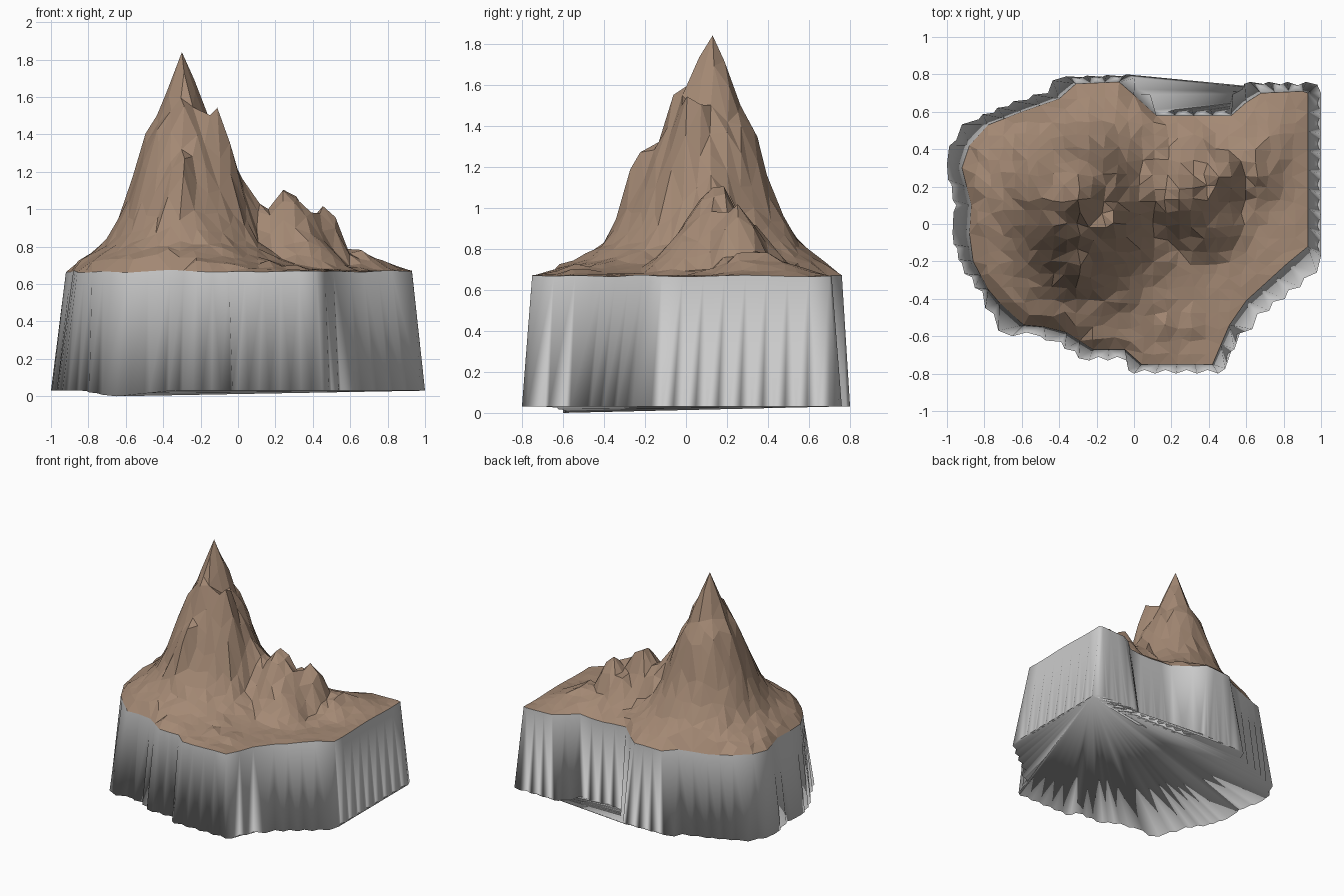
import bpy, math, random
from mathutils import Vector, geometry, noise

if "Cube" in bpy.data.objects:
    bpy.data.objects.remove(bpy.data.objects["Cube"])

random.seed(4)
CELL = 0.068

# island outline, clockwise: rim x, rim y, base x, base y
OUTLINE = [
    (.93, .70, 1.0, .70), (.93, -.12, 1.0, -.17), (.82, -.21, .91, -.29),
    (.60, -.41, .66, -.48), (.51, -.54, .55, -.59), (.42, -.75, .45, -.80),
    (.04, -.75, 0, -.80), (-.05, -.67, -.04, -.73), (-.22, -.67, -.24, -.73),
    (-.36, -.58, -.39, -.63), (-.48, -.55, -.50, -.60), (-.59, -.54, -.65, -.60),
    (-.72, -.42, -.75, -.48), (-.78, -.35, -.81, -.36), (-.86, -.20, -.92, -.21),
    (-.88, -.05, -.97, -.05), (-.87, .10, -.95, .10), (-.92, .30, -1.0, .32),
    (-.88, .42, -.95, .45), (-.78, .53, -.83, .56), (-.60, .60, -.67, .63),
    (-.40, .67, -.46, .70), (-.31, .75, -.36, .79), (-.08, .76, -.04, .80),
    (0, .69, .02, .72), (.12, .58, .11, .61), (.52, .58, .51, .61),
    (.60, .65, .58, .72), (.68, .70, .62, .76), (.90, .71, .92, .76)]
OUTLINE.reverse()

# main mountain: scaled distance from the summit -> height
PROFILE = [(0, 1.84), (.17, 1.67), (.3, 1.51), (.5, 1.34), (.75, 1.0),
           (1, .82), (1.3, .73), (1.7, .685), (2.2, .67), (9, .67)]
# smaller flat-topped crags: x, y, height, radius
CRAGS = [(-.12, .02, 1.54, .27), (-.28, -.02, 1.57, .24), (-.31, -.22, 1.28, .20),
         (-.44, .06, 1.45, .22), (-.08, .12, 1.30, .32), (.10, .16, 1.05, .30),
         (.27, .14, 1.10, .32), (.45, .25, 1.03, .20), (.36, .02, .90, .26),
         (.34, .30, .92, .26), (.58, .33, .80, .30), (.70, .45, .74, .25),
         (.14, -.42, .74, .14), (.16, -.56, .73, .12), (.28, -.52, .72, .12)]


def rim_z(x, y):
    return .668 + .008 * math.sin(13 * x) * math.cos(11 * y)


def height(x, y):
    dx, dy = x + .30, y - .13
    rx = .41 if dx < 0 else .45
    ry = .54 if dy < 0 else .43
    t = math.hypot(dx / rx, dy / ry)
    for (t0, z0), (t1, z1) in zip(PROFILE, PROFILE[1:]):
        if t <= t1:
            z = z0 + (z1 - z0) * (t - t0) / (t1 - t0)
            break
    for cx, cy, h, r in CRAGS:
        d = max(0, math.hypot(x - cx, y - cy) / r - .15) / .85
        if d < 1:
            z = max(z, .67 + (h - .67) * (1 - d) ** 1.15)
    if t > .1:
        rough = min(.05, .006 + .12 * max(0, z - .70))
        # broken ground on the right-hand ridge
        ridge = max(0, 1 - math.hypot((x - .48) / .4, (y - .25) / .32))
        z += (rough + .05 * ridge) * noise.noise(Vector((x * 11, y * 11, 3)))
        z += random.uniform(-.35, .35) * rough
    return z


def make_object(name, verts, faces, color=None):
    me = bpy.data.meshes.new(name)
    me.from_pydata(verts, [], faces)
    me.update()
    ob = bpy.data.objects.new(name, me)
    bpy.context.collection.objects.link(ob)
    if color:
        mat = bpy.data.materials.new(name)
        mat.diffuse_color = color
        mat.use_nodes = True
        mat.node_tree.nodes["Principled BSDF"].inputs["Base Color"].default_value = mat.diffuse_color
        me.materials.append(mat)
    return ob


# subdivide the outline; base steps get a stair corner or a shallow tooth
rim, base, corner = [], [], []
for a, b in zip(OUTLINE, OUTLINE[1:] + OUTLINE[:1]):
    p0, p1 = Vector(a[2:]), Vector(b[2:])
    n = max(1, round((p1 - p0).length / .11))
    for i in range(n):
        f = i / n
        rim.append(Vector(a[:2]).lerp(Vector(b[:2]), f))
        base.append(p0.lerp(p1, f))
N = len(rim)
for i in range(N):
    p, q = base[i], base[(i + 1) % N]
    d = q - p
    out = Vector((d.y, -d.x)).normalized()
    mid = (p + q) / 2
    stair = max((Vector((p.x, q.y)), Vector((q.x, p.y))),
                key=lambda c: (c - mid).dot(out))
    straight = (stair - mid).dot(out) < .012
    corner.append(mid - out * .02 if straight else mid.lerp(stair, .5))


def base_z(p):
    return .03 * min(1, (p - Vector((-.65, -.60))).length / .3)


# cliff walls and underside fan from the back right corner
verts = [(p.x, p.y, rim_z(*p)) for p in rim]
verts += [(p.x, p.y, base_z(p)) for p in base]
verts += [(p.x, p.y, base_z(p)) for p in corner]
faces = []
apex = N + max(range(N), key=lambda i: base[i].x + base[i].y)
for i in range(N):
    j = (i + 1) % N
    r0, r1, b0, b1, m = i, j, N + i, N + j, 2 * N + i
    faces += [(r0, b0, m), (r0, m, r1), (r1, m, b1)]
    for u, v in ((b0, m), (m, b1)):
        if apex not in (u, v):
            faces.append((apex, v, u))
cliff = make_object("cliff_base", verts, faces)
cliff.data.shade_smooth()

# terrain: grid points inside the rim, triangulated up to the rim
poly = [p.copy() for p in rim]
sides = list(zip(poly, poly[1:] + poly[:1]))


def clearance(p):
    if sum((a.y > p.y) != (b.y > p.y) and
           p.x < a.x + (b.x - a.x) * (p.y - a.y) / (b.y - a.y)
           for a, b in sides) % 2 == 0:
        return -1
    best = 9
    for a, b in sides:
        f = max(0, min(1, (p - a).dot(b - a) / (b - a).length_squared))
        best = min(best, (p - a.lerp(b, f)).length)
    return best


points = list(poly)
for iy in range(-13, 13):
    for ix in range(-12, 20):
        p = Vector((-.30 + ix * CELL, .13 + iy * CELL))
        if (ix, iy) != (0, 0):
            p += Vector((random.uniform(-.015, .015), random.uniform(-.015, .015)))
        if clearance(p) > .035:
            points.append(p)
out_v, _, out_f, _, _, _ = geometry.delaunay_2d_cdt(
    points, [(i, (i + 1) % N) for i in range(N)], [], 1, 1e-5)
terrain = []
for p in out_v:
    on_rim = min((p - q).length for q in poly) < 1e-3
    terrain.append((p.x, p.y, rim_z(*p) if on_rim else height(*p)))
make_object("mountain_terrain", terrain, out_f, (.37, .25, .175, 1))
